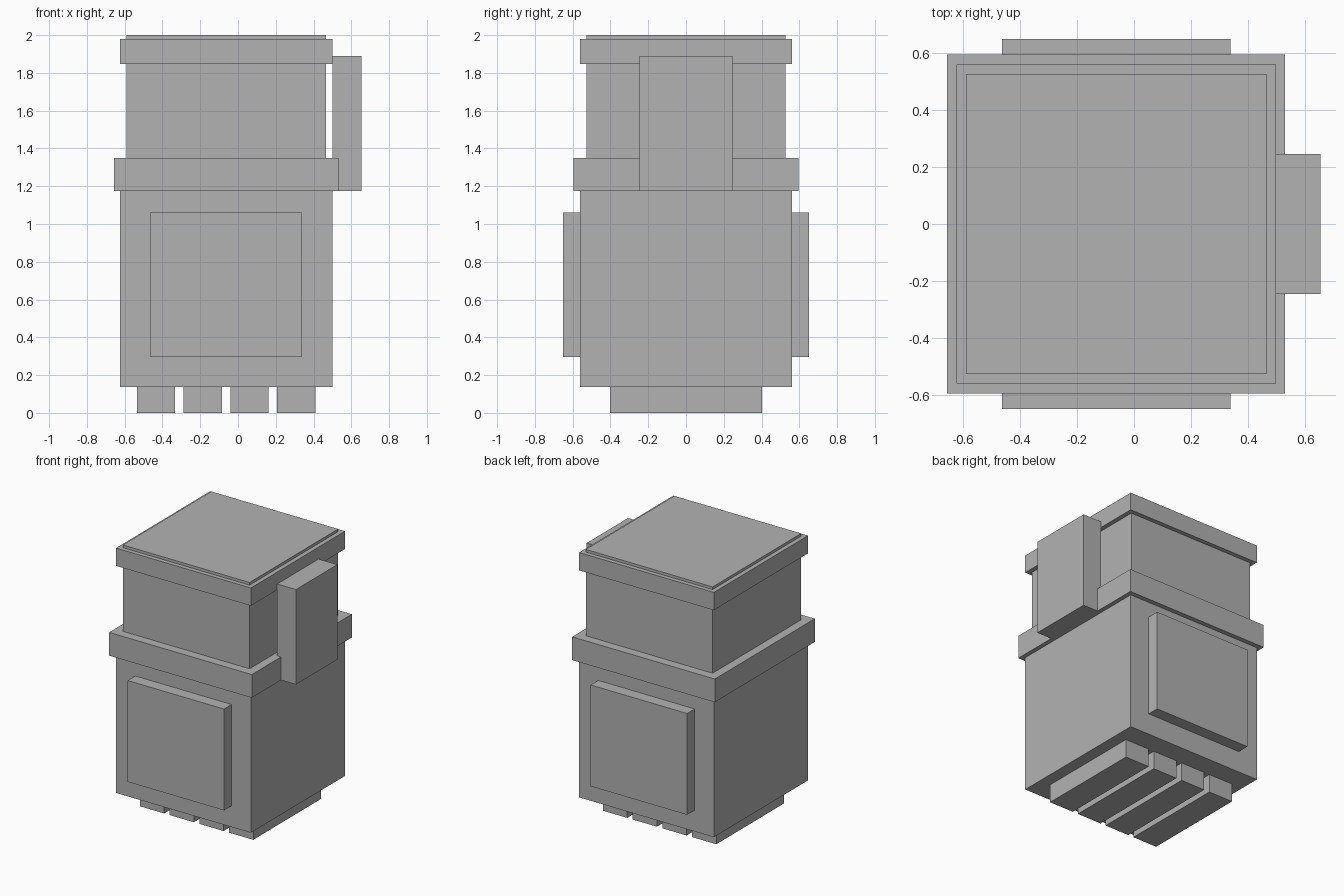
import bpy

if "Cube" in bpy.data.objects:
    bpy.data.objects.remove(bpy.data.objects["Cube"])

grey = bpy.data.materials.new("plain grey")
grey.diffuse_color = (0.448, 0.448, 0.448, 1)
grey.use_nodes = True
grey.node_tree.nodes["Principled BSDF"].inputs["Base Color"].default_value = grey.diffuse_color


def box(name, x, y, z):
    """Flat-faced box spanning the given (min, max) ranges."""
    spans = (x, y, z)
    bpy.ops.mesh.primitive_cube_add(size=1, location=[(a + b) / 2 for a, b in spans])
    ob = bpy.context.object
    ob.name = name
    ob.scale = [b - a for a, b in spans]
    bpy.ops.object.transform_apply(location=False, rotation=False, scale=True)
    ob.data.materials.append(grey)
    return ob


# Stacked core, each block centred on the same axis
CX = -0.0625
for name, half_x, half_y, z0, z1 in (
    ("body", 0.5615, 0.56, 0.137, 1.175),
    ("collar", 0.594, 0.595, 1.175, 1.35),
    ("neck", 0.528, 0.527, 1.35, 1.846),
    ("lid_rim", 0.5615, 0.56, 1.846, 1.98),
    ("lid_top", 0.528, 0.527, 1.98, 2.0),
):
    box(name, (CX - half_x, CX + half_x), (-half_y, half_y), (z0, z1))

# Raised panels on front and back
box("front_panel", (-0.464, 0.339), (-0.65, -0.56), (0.297, 1.06))
box("back_panel", (-0.464, 0.339), (0.56, 0.65), (0.297, 1.06))

# Upright plate on the right side
box("side_plate", (0.499, 0.655), (-0.246, 0.246), (1.175, 1.89))

# Four runners underneath
for i in range(4):
    x0 = -0.535 + i * 0.2475
    box(f"foot_runner_{i + 1}", (x0, x0 + 0.202), (-0.403, 0.403), (0, 0.137))
